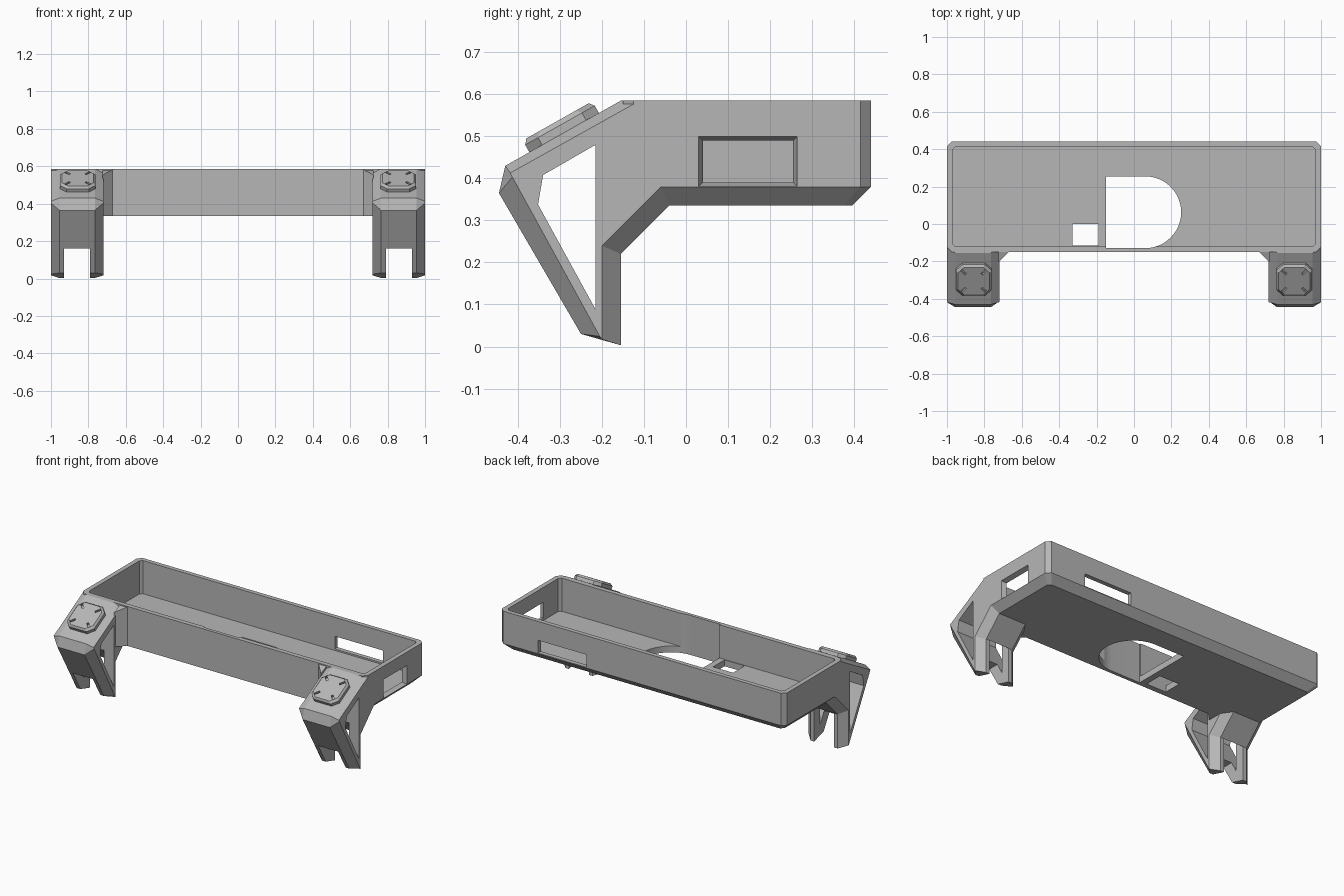
import bpy, bmesh
from math import sin, cos, pi, atan2
from mathutils import Matrix, Vector

cube = bpy.data.objects.get("Cube")
if cube:
    bpy.data.objects.remove(cube, do_unlink=True)

grey = bpy.data.materials.new("grey plastic")
grey.use_nodes = True
grey.diffuse_color = (0.47, 0.47, 0.47, 1)
grey.node_tree.nodes["Principled BSDF"].inputs["Base Color"].default_value = (0.47, 0.47, 0.47, 1)


def add(name, bm):
    bmesh.ops.recalc_face_normals(bm, faces=bm.faces)
    mesh = bpy.data.meshes.new(name)
    bm.to_mesh(mesh)
    bm.free()
    mesh.materials.append(grey)
    obj = bpy.data.objects.new(name, mesh)
    bpy.context.collection.objects.link(obj)
    return obj


def loft(name, loops, matrix=Matrix()):
    """Skin matching closed loops and cap both ends."""
    bm = bmesh.new()
    rings = [[bm.verts.new(matrix @ Vector(p)) for p in loop] for loop in loops]
    n = len(rings[0])
    for a, b in zip(rings, rings[1:]):
        for i in range(n):
            j = (i + 1) % n
            bm.faces.new((a[i], a[j], b[j], b[i]))
    bm.faces.new(rings[0])
    bm.faces.new(rings[-1])
    return add(name, bm)


def side_prism(name, profile, x0, x1):
    return loft(name, [[(x, y, z) for y, z in profile] for x in (x0, x1)])


def flat_prism(name, outline, z0, z1, matrix=Matrix()):
    return loft(name, [[(x, y, z) for x, y in outline] for z in (z0, z1)], matrix)


def rect(x0, x1, y0, y1, cut=0.0):
    if not cut:
        return [(x0, y0), (x1, y0), (x1, y1), (x0, y1)]
    return [(x0 + cut, y0), (x1 - cut, y0), (x1, y0 + cut), (x1, y1 - cut),
            (x1 - cut, y1), (x0 + cut, y1), (x0, y1 - cut), (x0, y0 + cut)]


def carve(obj, cutters):
    for c in cutters:
        mod = obj.modifiers.new("cut", 'BOOLEAN')
        mod.operation = 'DIFFERENCE'
        mod.solver = 'EXACT'
        mod.object = c
    dg = bpy.context.evaluated_depsgraph_get()
    mesh = bpy.data.meshes.new_from_object(obj.evaluated_get(dg))
    obj.modifiers.clear()
    obj.data = mesh


def discard(cutters):
    for c in cutters:
        bpy.data.objects.remove(c, do_unlink=True)


# Tray shell: chamfered corners, sloped lower edge on the sides and back
tray = loft("tray", [
    [(x, y, 0.335) for x, y in rect(-0.955, 0.955, -0.15, 0.395, 0.02)],
    [(x, y, 0.38) for x, y in rect(-1, 1, -0.15, 0.44, 0.025)],
    [(x, y, 0.585) for x, y in rect(-1, 1, -0.15, 0.44, 0.025)]])
interior = flat_prism("interior_cutter", rect(-0.97, 0.97, -0.12, 0.412, 0.015), 0.375, 0.8)

# Floor openings
arc = [(0.06 + 0.192 * cos(a), 0.063 + 0.192 * sin(a))
       for a in (pi / 2 - pi * i / 24 for i in range(25))]
d_hole = flat_prism("d_hole_cutter", [(-0.15, 0.255)] + arc + [(-0.15, -0.129)], 0.2, 0.8)
square_hole = flat_prism("square_hole_cutter", rect(-0.33, -0.19, -0.115, 0), 0.2, 0.5)

# Wall windows, the end one flared outward
end_window = loft("end_window_cutter", [
    [(x, y, z) for y, z in rect(0.04 - g, 0.255 + g, 0.39 - g, 0.49 + g)]
    for x, g in ((0.95, 0), (0.97, 0), (1.001, 0.01), (1.05, 0.01))])
back_window = loft("back_window_cutter", [
    [(x, y, z) for x, z in rect(0.39, 0.73, 0.385, 0.465)] for y in (0.38, 0.5)])
carve(tray, [interior, d_hole, square_hole, end_window, back_window])
discard([d_hole, square_hole, end_window, back_window])

# Leg profiles (y, z): full width core and the narrower side face
core = [(-0.155, 0.585), (-0.43, 0.43), (-0.445, 0.365), (-0.25, 0.03),
        (-0.155, 0.003), (-0.155, 0.22), (-0.04, 0.335), (-0.04, 0.585)]
side = [(-0.11, 0.585), (-0.418, 0.413), (-0.413, 0.403), (-0.205, 0.024),
        (-0.2, 0.017), (-0.2, 0.24), (-0.06, 0.38), (-0.06, 0.585)]
triangle = [(-0.215, 0.48), (-0.34, 0.408), (-0.352, 0.338), (-0.215, 0.088)]
hollow = [(-0.215, 0.48), (-0.34, 0.408), (-0.352, 0.338), (-0.253, 0.16),
          (-0.5, 0.16), (-0.5, -0.05), (-0.1, -0.05), (-0.1, 0.2),
          (-0.155, 0.22), (-0.215, 0.3)]
tilt = atan2(0.155, 0.275)

for s, label in ((1, "left"), (-1, "right")):
    leg = loft(label + "_leg", [[(s * x, y, z) for y, z in prof] for x, prof in
                                ((1, side), (0.955, core), (0.765, core), (0.72, side))])
    window = side_prism("window_cutter", triangle, s * 0.6, s * 1.1)
    cavity = side_prism("cavity_cutter", hollow, s * 0.79, s * 0.93)
    carve(leg, [interior, window, cavity])
    discard([window, cavity])

    # Corner gusset between leg and tray front
    tri = [(0.725, -0.205, 0.553), (0.67, -0.15, 0.583), (0.67, -0.14, 0.583), (0.725, -0.14, 0.583)]
    loft(label + "_gusset", [[(s * x, y, 0.335) for x, y, z in tri],
                             [(s * x, y, z) for x, y, z in tri]])

    # Octagonal pad with four diagonal slots on the sloped top
    place = Matrix.Translation((s * 0.857, -0.29, 0.509)) @ Matrix.Rotation(tilt, 4, 'X')
    pad = loft(label + "_pad", [
        [(x, y, z) for x, y in rect(-r, r, -r, r, 0.035)]
        for z, r in ((-0.01, 0.095), (0.02, 0.095), (0.032, 0.085))], place)
    slots = []
    for k in range(4):
        spin = Matrix.Rotation(pi / 4 + k * pi / 2, 4, 'Z')
        slots.append(flat_prism("slot_cutter", rect(0.06, 0.095, -0.006, 0.006),
                                0.015, 0.1, place @ spin))
    carve(pad, slots)
    discard(slots)

discard([interior])

# Smooth only the round opening, keep all edges crisp
for obj in bpy.context.collection.objects:
    if obj.type == 'MESH':
        bpy.ops.object.select_all(action='DESELECT')
        obj.select_set(True)
        bpy.context.view_layer.objects.active = obj
        bpy.ops.object.shade_smooth_by_angle(angle=0.25)
